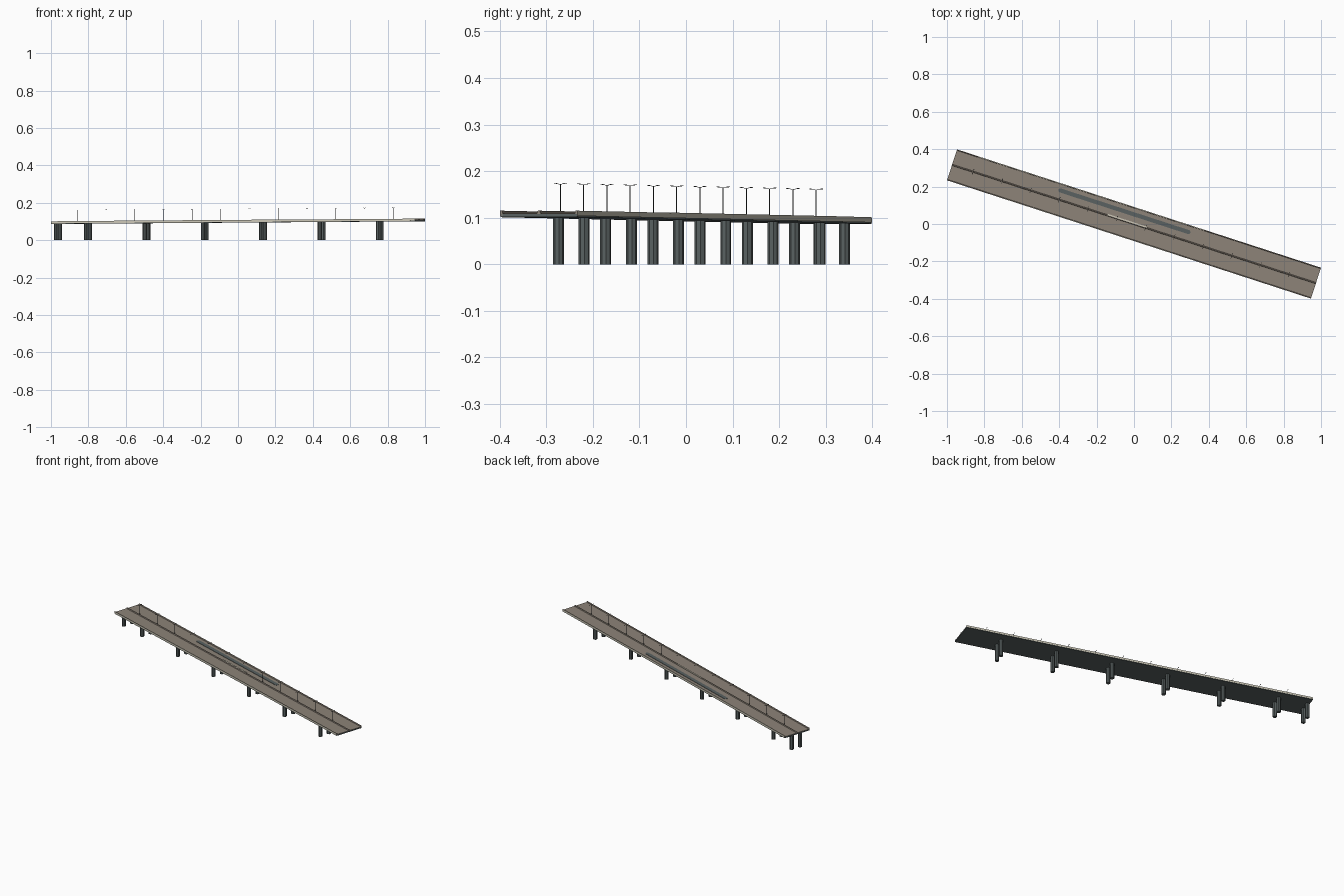
import bpy, bmesh, math
from mathutils import Vector

if "Cube" in bpy.data.objects:
    bpy.data.objects.remove(bpy.data.objects["Cube"])

ANG = math.radians(-18)
C, S = math.cos(ANG), math.sin(ANG)
L, W = 1.023, 0.087          # half length and half width of the deck


def material(name, col):
    m = bpy.data.materials.new(name)
    m.diffuse_color = (*col, 1)
    m.use_nodes = True
    m.node_tree.nodes["Principled BSDF"].inputs["Base Color"].default_value = m.diffuse_color
    return m


DARK = material("dark_grey_concrete", (0.10, 0.12, 0.12))
BROWN = material("brown_grey_road", (0.265, 0.228, 0.188))
BEIGE = material("pale_beige_concrete", (0.60, 0.57, 0.47))
METAL = material("lamp_metal", (0.07, 0.075, 0.075))


def soffit(u):
    return 0.094 + 0.0069 * u   # gently climbing underside of the deck


def place(u, v, z):
    return Vector((u * C - v * S, u * S + v * C, z))


def finish(name, bm, mats, rule=None):
    bmesh.ops.recalc_face_normals(bm, faces=bm.faces)
    if rule:
        for f in bm.faces:
            f.material_index = rule(f)
    for v in bm.verts:
        v.co = place(*v.co)
    me = bpy.data.meshes.new(name)
    bm.to_mesh(me)
    bm.free()
    for m in mats:
        me.materials.append(m)
    ob = bpy.data.objects.new(name, me)
    bpy.context.collection.objects.link(ob)
    return ob


def extrude_along(name, profile, u0, u1, mats, rule=None):
    """Sweep a (v, h) profile along the sloping deck."""
    bm = bmesh.new()
    a, b = [[bm.verts.new((u, v, soffit(u) + h)) for v, h in profile] for u in (u0, u1)]
    n = len(profile)
    for i in range(n):
        j = (i + 1) % n
        bm.faces.new((a[i], a[j], b[j], b[i]))
    bm.faces.new(a[::-1])
    bm.faces.new(b)
    return finish(name, bm, mats, rule)


def rect(v0, v1, h0, h1):
    return [(v0, h0), (v1, h0), (v1, h1), (v0, h1)]


# Deck slab and road surface
extrude_along("deck_slab", rect(-W + .001, W - .001, 0, .007), -L, L, [DARK])
extrude_along("road_surface", rect(-W + .002, W - .002, .0065, .0085), -L, L, [BROWN])

# Edge parapets: pale outside, road colour inside and on top
for side, name in ((-1, "front_parapet"), (1, "back_parapet")):
    prof = [(side * v, h) for v, h in ((W, .003), (W, .014), (W - .004, .014), (W - .006, .0075), (W - .006, .003))]
    extrude_along(name, prof, -L, L, [BROWN, BEIGE],
                  lambda f, s=side: 1 if f.normal.y * s > .5 else 0)

# Central barrier
extrude_along("median_barrier", [(-.004, .008), (.004, .008), (.002, .014), (-.002, .014)],
              -L, L, [BROWN])

# Pale caps where the concrete shows through
extrude_along("back_parapet_cap", rect(W - .0045, W, .0138, .0145), -.90, .37, [BEIGE])
extrude_along("front_parapet_cap", rect(-W, -W + .003, .0138, .0145), -.70, .28, [BEIGE])
extrude_along("median_cap", rect(.001, .008, .0136, .0146), -.15, .07, [BEIGE])

# Dark round-ended strip on the back lane
bm = bmesh.new()
ring = []
for uc, start in ((.29, -90), (-.43, 90)):
    for i in range(7):
        t = math.radians(start + 30 * i)
        ring.append((uc + .011 * math.cos(t), .049 + .011 * math.sin(t)))
face = bm.faces.new([bm.verts.new((u, v, soffit(u) + .008)) for u, v in ring])
ext = bmesh.ops.extrude_face_region(bm, geom=[face])
bmesh.ops.translate(bm, vec=(0, 0, .0022),
                    verts=[g for g in ext["geom"] if isinstance(g, bmesh.types.BMVert)])
finish("dark_lane_strip", bm, [DARK])


def prism(bm, u, v, r, z0, z1, sides, turn=0.0):
    rings = [[bm.verts.new((u + r * math.cos(turn + math.tau * i / sides),
                            v + r * math.sin(turn + math.tau * i / sides), z))
              for i in range(sides)] for z in (z0, z1)]
    for i in range(sides):
        j = (i + 1) % sides
        bm.faces.new((rings[0][i], rings[0][j], rings[1][j], rings[1][i]))
    bm.faces.new(rings[0][::-1])
    bm.faces.new(rings[1])


# Pairs of eight-sided piers
for k, u in enumerate([-1.012] + [-.843 + .328 * i for i in range(6)]):
    bm = bmesh.new()
    for v in (-.029, .029):
        prism(bm, u, v, .0118, 0, soffit(u) + .002, 8, math.pi / 8)
    finish(f"pier_pair_{k + 1}", bm, [DARK])


def beam(bm, u, a, b, wu, t):
    """Box beam across the deck between two (v, z) points."""
    q = [[bm.verts.new((u + du, v, z + dz))
          for du, dz in ((-wu, -t), (wu, -t), (wu, t), (-wu, t))] for v, z in (a, b)]
    for i in range(4):
        j = (i + 1) % 4
        bm.faces.new((q[0][i], q[0][j], q[1][j], q[1][i]))
    bm.faces.new(q[0][::-1])
    bm.faces.new(q[1])


# Double-armed street lamps along the median
for k in range(12):
    u = -.904 + .1615 * k
    z = soffit(u)
    bm = bmesh.new()
    prism(bm, u, 0, .0009, z + .008, z + .072, 6)
    for s in (-1, 1):
        beam(bm, u, (0, z + .0715), (s * .009, z + .0735), .0006, .0005)
        beam(bm, u, (s * .008, z + .0735), (s * .0145, z + .074), .0015, .0007)
    finish(f"street_lamp_{k + 1}", bm, [METAL])
